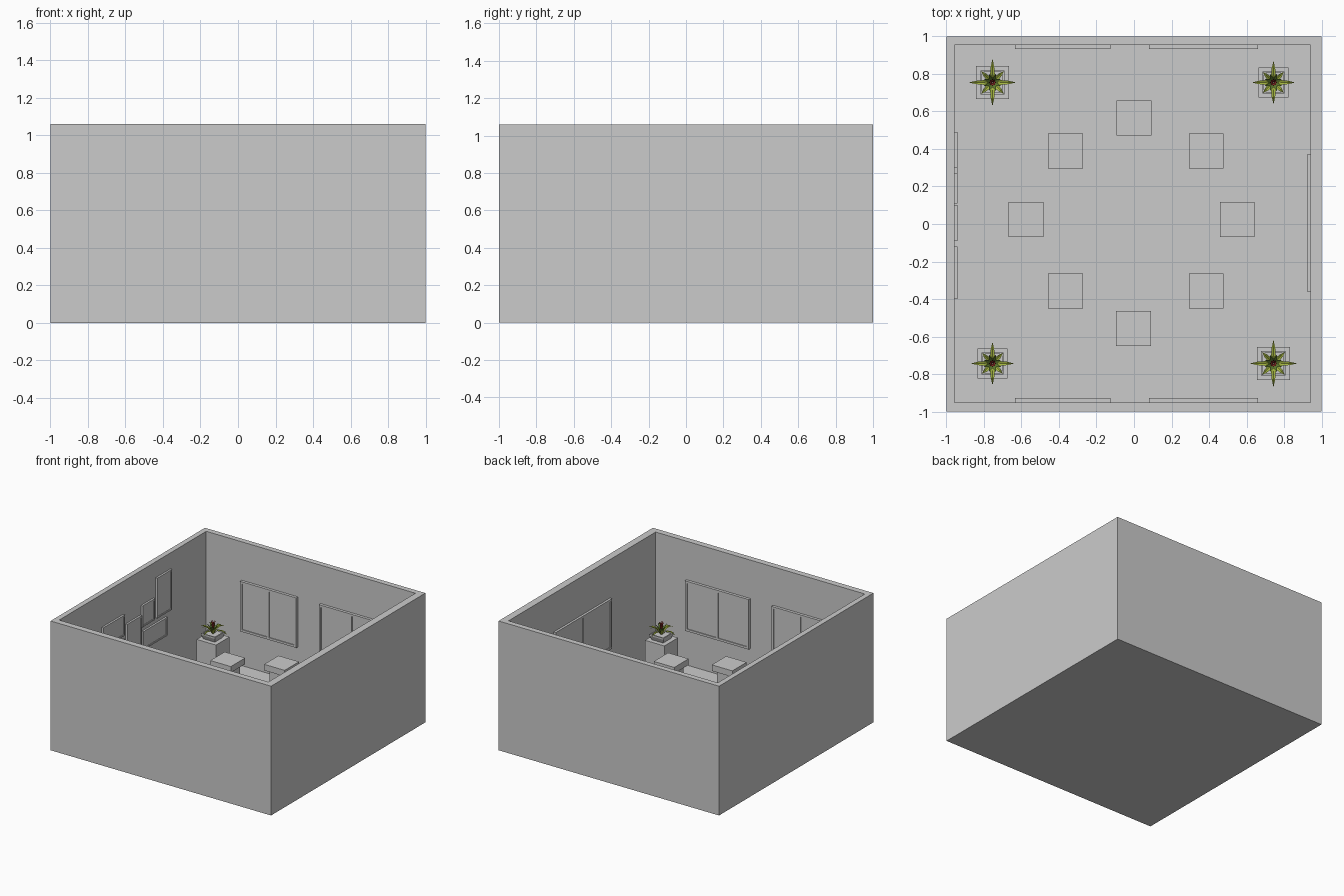
import bpy, bmesh, math
from mathutils import Matrix, Vector

if "Cube" in bpy.data.objects:
    bpy.data.objects.remove(bpy.data.objects["Cube"])


def finish(name, bm, mat=None):
    bmesh.ops.recalc_face_normals(bm, faces=bm.faces)
    me = bpy.data.meshes.new(name)
    bm.to_mesh(me)
    bm.free()
    ob = bpy.data.objects.new(name, me)
    bpy.context.collection.objects.link(ob)
    if mat:
        me.materials.append(mat)
    return ob


def add_box(bm, lo, hi):
    lo, hi = Vector(lo), Vector(hi)
    m = Matrix.Translation((lo + hi) / 2) @ Matrix.Diagonal((hi - lo).to_4d())
    bmesh.ops.create_cube(bm, size=1, matrix=m)


def square_lathe(name, center, profile):
    """Stack of square rings (half width, z), capped at both ends."""
    bm = bmesh.new()
    rings = [[bm.verts.new((center[0] + sx * h, center[1] + sy * h, z))
              for sx, sy in ((-1, -1), (1, -1), (1, 1), (-1, 1))] for h, z in profile]
    for a, b in zip(rings, rings[1:]):
        for i in range(4):
            j = (i + 1) % 4
            bm.faces.new((a[i], a[j], b[j], b[i]))
    bm.faces.new(rings[0])
    bm.faces.new(rings[-1])
    return finish(name, bm)


def material(name, rgb):
    m = bpy.data.materials.new(name)
    m.diffuse_color = (*rgb, 1)
    m.use_nodes = True
    m.node_tree.nodes["Principled BSDF"].inputs["Base Color"].default_value = m.diffuse_color
    return m


leaf_green = material("leaf_green", (0.36, 0.45, 0.05))
leaf_dark = material("leaf_dark", (0.12, 0.2, 0.03))
bract_red = material("bract_red", (0.36, 0.04, 0.03))

# Room shell: floor and four walls, open at the top
X0, X1, Y0, Y1, H, FLOOR = -0.957, 0.941, -0.95, 0.955, 1.06, 0.045
bm = bmesh.new()
outer = [(-1, -1), (1, -1), (1, 1), (-1, 1)]
inner = [(X0, Y0), (X1, Y0), (X1, Y1), (X0, Y1)]
rings = [[bm.verts.new((x, y, z)) for x, y in ring]
         for ring, z in ((outer, 0), (outer, H), (inner, H), (inner, FLOOR))]
for a, b in zip(rings, rings[1:]):
    for i in range(4):
        j = (i + 1) % 4
        bm.faces.new((a[i], a[j], b[j], b[i]))
bm.faces.new(rings[0])
bm.faces.new(rings[-1])
finish("room_shell", bm)


# Framed wall panels; axis is the wall normal, d0..d1 the depth range
def framed(name, axis, d0, d1, u0, u1, z0, z1, border, mullion=False):
    bm = bmesh.new()

    def bar(ua, ub, za, zb, da=d0, db=d1):
        if axis == 'x':
            add_box(bm, (da, ua, za), (db, ub, zb))
        else:
            add_box(bm, (ua, da, za), (ub, db, zb))

    b = border
    bar(u0, u1, z0, z0 + b)
    bar(u0, u1, z1 - b, z1)
    bar(u0, u0 + b, z0 + b, z1 - b)
    bar(u1 - b, u1, z0 + b, z1 - b)
    if mullion:
        c = (u0 + u1) / 2
        bar(c - b / 2, c + b / 2, z0 + b, z1 - b)
    q = (d1 - d0) * 0.3
    bar(u0 + b, u1 - b, z0 + b, z1 - b, d0 + q, d1 - q)
    finish(name, bm)


# Windows on back, front and right walls
for side, d0, d1 in (("back", 0.932, Y1), ("front", Y0, -0.927)):
    for tag, u0, u1 in (("left", -0.635, -0.125), ("right", 0.08, 0.66)):
        framed(f"{side}_window_{tag}", 'y', d0, d1, u0, u1, 0.335, 0.745, 0.018, True)
framed("right_window", 'x', 0.922, X1, -0.36, 0.37, 0.335, 0.745, 0.018, True)

# Picture frames on the left wall
pictures = [(0.30, 0.49, 0.60, 0.93), (0.11, 0.27, 0.60, 0.775), (0.12, 0.43, 0.41, 0.56),
            (-0.09, 0.10, 0.38, 0.70), (-0.40, -0.12, 0.62, 0.79), (-0.31, -0.12, 0.27, 0.59)]
for i, p in enumerate(pictures):
    framed(f"picture_{i + 1}", 'x', X0, -0.941, *p, 0.012)

# Ring of pedestal stools
stools = [(0, 0.565), (0.385, 0.39), (0.55, 0.025), (0.385, -0.358),
          (-0.003, -0.556), (-0.366, -0.358), (-0.575, 0.025), (-0.366, 0.39)]
for i, (x, y) in enumerate(stools):
    bm = bmesh.new()
    add_box(bm, (x - 0.065, y - 0.065, FLOOR), (x + 0.065, y + 0.065, 0.335))
    finish(f"stool_base_{i + 1}", bm)
    bm = bmesh.new()
    add_box(bm, (x - 0.093, y - 0.093, 0.335), (x + 0.093, y + 0.093, 0.385))
    finish(f"stool_top_{i + 1}", bm)


# Creased leaf blades radiating from the pot; profile is (radius, height, half width)
def leaves(name, center, profile, angles, mat):
    bm = bmesh.new()
    for a in angles:
        c, s = math.cos(a), math.sin(a)
        rows = []
        for r, z, w in profile:
            rows.append([bm.verts.new((center[0] + r * c - k * w * s, center[1] + r * s + k * w * c,
                                       z + abs(k) * w * 0.4)) for k in (-1, 0, 1)])
        for p, q in zip(rows, rows[1:]):
            for k in (0, 1):
                bm.faces.new((p[k], p[k + 1], q[k + 1], q[k]))
    bmesh.ops.remove_doubles(bm, verts=bm.verts, dist=0.0002)
    finish(name, bm, mat)


# Corner planters: plinth, flared pot, leaf rosettes and red centre
quarter = [i * math.pi / 2 for i in range(4)]
diagonal = [a + math.pi / 4 for a in quarter]
planters = [("back_left", -0.754, 0.754, 0.088), ("back_right", 0.743, 0.754, 0.08),
            ("front_left", -0.754, -0.743, 0.08), ("front_right", 0.743, -0.743, 0.088)]
for tag, x, y, h in planters:
    c, k = (x, y), h / 0.088
    square_lathe(f"{tag}_plinth", c, [(h, FLOOR), (h, 0.315)])
    square_lathe(f"{tag}_pot", c, [(h * 0.58, 0.315), (h * 0.74, 0.35), (h * 0.74, 0.362),
                                   (h * 0.62, 0.362), (h * 0.62, 0.352)])
    leaves(f"{tag}_long_leaves", c, [(0.004, 0.352, 0.006), (0.04 * k, 0.386, 0.013),
                                     (0.085 * k, 0.394, 0.009), (0.127 * k, 0.378, 0)],
           quarter, leaf_green)
    leaves(f"{tag}_diagonal_leaves", c, [(0.004, 0.352, 0.006), (0.03 * k, 0.395, 0.013),
                                         (0.06 * k, 0.412, 0.009), (0.088 * k, 0.408, 0)],
           diagonal, leaf_green)
    leaves(f"{tag}_upright_leaves", c, [(0.003, 0.352, 0.006), (0.022, 0.4, 0.01), (0.05, 0.432, 0)],
           [a + math.pi / 8 for a in quarter + diagonal], leaf_dark)
    leaves(f"{tag}_red_bracts", c, [(0.002, 0.36, 0.004), (0.007, 0.42, 0.008), (0.02, 0.46, 0)],
           quarter + diagonal, bract_red)
